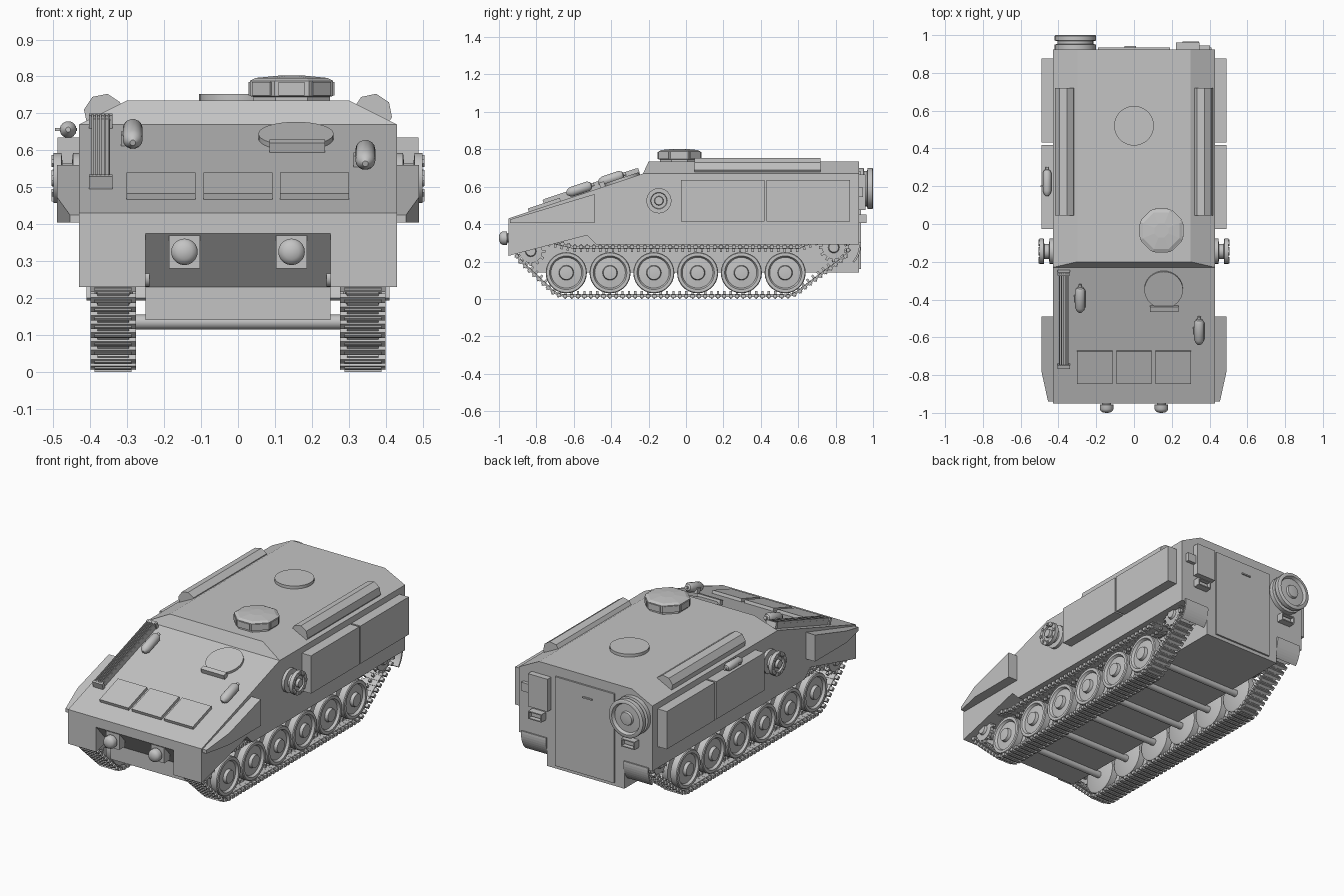
import bpy, bmesh, math
from mathutils import Vector, Matrix

if "Cube" in bpy.data.objects:
    bpy.data.objects.remove(bpy.data.objects["Cube"], do_unlink=True)

COLOR = (0.55, 0.55, 0.55, 1)
grey = bpy.data.materials.new("plain grey")
grey.use_nodes = True
grey.diffuse_color = COLOR
for node in grey.node_tree.nodes:
    if node.type == 'BSDF_PRINCIPLED':
        node.inputs["Base Color"].default_value = COLOR


def finish(name, bm, smooth=False):
    bmesh.ops.recalc_face_normals(bm, faces=bm.faces)
    mesh = bpy.data.meshes.new(name)
    bm.to_mesh(mesh)
    bm.free()
    mesh.materials.append(grey)
    if smooth:
        mesh.shade_smooth()
        mesh.set_sharp_from_angle(angle=math.radians(35))
    obj = bpy.data.objects.new(name, mesh)
    bpy.context.collection.objects.link(obj)
    return obj


def add_box(bm, center, size, tilt=0.0):
    m = Matrix.Translation(center) @ Matrix.Rotation(tilt, 4, 'X') @ Matrix.Diagonal((*size, 1))
    bmesh.ops.create_cube(bm, size=1, matrix=m)


def box(name, center, size, tilt=0.0):
    bm = bmesh.new()
    add_box(bm, center, size, tilt)
    return finish(name, bm)


def prism(name, profile, x0, x1):
    """Side outline (y, z) extruded across x."""
    bm = bmesh.new()
    face = bm.faces.new([bm.verts.new((x0, y, z)) for y, z in profile])
    ext = bmesh.ops.extrude_face_region(bm, geom=[face])
    moved = [v for v in ext["geom"] if isinstance(v, bmesh.types.BMVert)]
    bmesh.ops.translate(bm, verts=moved, vec=(x1 - x0, 0, 0))
    return finish(name, bm)


def solid(name, points):
    """Convex block, given by its corners on one side and mirrored over x."""
    bm = bmesh.new()
    for x, y, z in points:
        for s in (-1, 1):
            bm.verts.new((s * x, y, z))
    bmesh.ops.convex_hull(bm, input=bm.verts)
    bmesh.ops.dissolve_limit(bm, angle_limit=0.01, verts=bm.verts, edges=bm.edges)
    return finish(name, bm)


def lathe(name, profile, center, axis, sides=24, phase=0.0, smooth=True):
    """Turned part: profile of (radius, distance along axis)."""
    bm = bmesh.new()
    rot = Vector((0, 0, 1)).rotation_difference(Vector(axis))
    rings = []
    for r, t in profile:
        angles = [phase + math.tau * i / sides for i in range(sides)]
        rings.append([bm.verts.new(rot @ Vector((r * math.cos(a), r * math.sin(a), t)) + Vector(center))
                      for a in angles])
    for a, b in zip(rings, rings[1:]):
        for i in range(sides):
            j = (i + 1) % sides
            bm.faces.new((a[i], a[j], b[j], b[i]))
    bm.faces.new(rings[0])
    bm.faces.new(rings[-1])
    return finish(name, bm, smooth)


# Hull: main block, raised roof, lower tub
NOSE, TAIL, HALF = -0.95, 0.925, 0.43
solid("upper_hull", [(HALF, NOSE, 0.375), (HALF, NOSE, 0.43), (HALF, -0.23, 0.67),
                     (HALF, TAIL, 0.67), (HALF, TAIL, 0.375)])
solid("roof", [(HALF, -0.23, 0.67), (HALF, TAIL, 0.67), (0.3, -0.2, 0.735), (0.3, TAIL, 0.735)])
prism("lower_hull", [(NOSE, 0.375), (-0.82, 0.23), (-0.82, 0.14), (TAIL, 0.14), (TAIL, 0.375)], -0.25, 0.25)

SLOPE = math.atan2(0.24, 0.72)
NORMAL = (0, -math.sin(SLOPE), math.cos(SLOPE))
ALONG = (0, math.cos(SLOPE), math.sin(SLOPE))


def glacis(y):
    return 0.43 + (y - NOSE) * math.tan(SLOPE)


# Track path around sprocket, road wheels and idler
WHEELS = [-0.64 + 0.234 * i for i in range(6)]
path = []
for cy, cz, r, a0, a1 in [(-0.83, 0.255, 0.075, 95, 230), (WHEELS[0], 0.14, 0.122, 235, 270),
                          (WHEELS[-1], 0.14, 0.122, 270, 315), (0.79, 0.275, 0.075, 315, 445)]:
    for i in range(9):
        a = math.radians(a0 + (a1 - a0) * i / 8)
        path.append(Vector((0, cy + r * math.cos(a), cz + r * math.sin(a))))
path += [Vector((0, 0.6, 0.275)), Vector((0, -0.6, 0.275))]


def track(name, x):
    bm = bmesh.new()
    pitch, travel = 0.034, 0.0
    for a, b in zip(path, path[1:] + path[:1]):
        step = b - a
        while travel < step.length:
            p = a + step * (travel / step.length)
            tilt = math.atan2(step.z, step.y)
            out = Vector((0, step.z, -step.y)).normalized()
            mid = Vector((x, p.y, p.z))
            add_box(bm, mid, (0.085, 0.033, 0.014), tilt)
            add_box(bm, mid + out * 0.004, (0.124, 0.02, 0.018), tilt)
            add_box(bm, mid + out * 0.012, (0.1, 0.008, 0.012), tilt)
            add_box(bm, mid - out * 0.014, (0.014, 0.012, 0.02), tilt)
            travel += pitch
        travel -= step.length
    finish(name, bm)


for s, side in ((1, "left"), (-1, "right")):
    out = (s, 0, 0)
    # Sponson over the track, with the nose cheek
    prism(f"sponson_{side}", [(NOSE, 0.375), (NOSE, 0.23), (-0.53, 0.34), (-0.48, 0.29),
                              (TAIL, 0.29), (TAIL, 0.375)], s * 0.25, s * HALF)
    track(f"track_{side}", s * 0.338)
    for i, y in enumerate(WHEELS):
        lathe(f"road_wheel_{side}_{i + 1}",
              [(0.1, 0.285), (0.11, 0.29), (0.11, 0.328), (0.07, 0.33), (0.07, 0.346), (0.11, 0.348),
               (0.11, 0.385), (0.106, 0.39), (0.09, 0.39), (0.082, 0.376), (0.04, 0.38),
               (0.036, 0.398), (0.015, 0.4)], (0, y, 0.14), out, 28)
    # Toothed sprocket and idler
    for part, y, z in (("drive_sprocket", -0.83, 0.255), ("rear_idler", 0.79, 0.275)):
        lathe(f"{part}_{side}", [(0.062, 0.29), (0.062, 0.31), (0.035, 0.315), (0.035, 0.36),
                                 (0.062, 0.365), (0.062, 0.385), (0.03, 0.387), (0.025, 0.4)],
              (0, y, z), out, 20)
        bm = bmesh.new()
        for k in range(12):
            a = math.tau * k / 12
            for x in (0.3, 0.375):
                add_box(bm, (s * x, y + 0.068 * math.cos(a), z + 0.068 * math.sin(a)),
                        (0.015, 0.022, 0.014), a)
        finish(f"{part}_teeth_{side}", bm)
        lathe(f"{part}_shaft_{side}", [(0.025, 0.24), (0.025, 0.3)], (0, y, z), out, 16)
    # Curved rear mudguard
    arc = [math.radians(-42 + 6 * k) for k in range(9)]
    curve = [(0.79 + r * math.cos(a), 0.29 + r * math.sin(a))
             for r, seq in ((0.145, arc), (0.135, arc[::-1])) for a in seq]
    prism(f"mudguard_{side}", curve, s * 0.25, s * 0.41)
    # Side stowage boxes
    for n, y in (("front", 0.197), ("rear", 0.653)):
        box(f"stowage_box_{n}_{side}", (s * 0.458, y, 0.525), (0.062, 0.445, 0.22))
    # Tapered nose box
    nose = prism(f"nose_box_{side}", [(-0.94, 0.405), (-0.94, 0.425), (-0.78, 0.473), (-0.49, 0.56),
                                      (-0.49, 0.405), (-0.78, 0.405)], s * 0.42, s * 0.49)
    for v in nose.data.vertices:
        if v.co.y < -0.9 and abs(v.co.x) > 0.45:
            v.co.x = s * 0.455
    # Winch drum with bolts
    lathe(f"drum_{side}", [(0.068, 0.42), (0.068, 0.447), (0.04, 0.45), (0.04, 0.475), (0.068, 0.478),
                           (0.068, 0.5), (0.045, 0.5), (0.042, 0.49), (0.025, 0.49), (0.022, 0.505)],
          (0, -0.145, 0.525), out, 16)
    bm = bmesh.new()
    for k in range(8):
        a = math.tau * k / 8
        add_box(bm, (s * 0.5, -0.145 + 0.056 * math.cos(a), 0.525 + 0.056 * math.sin(a)),
                (0.01, 0.014, 0.014), a)
    finish(f"drum_bolts_{side}", bm)
    # Rolled roof bin on the chamfer
    lathe(f"roof_bin_{side}", [(0.054, 0.045), (0.054, 0.72)], (s * 0.364, 0, 0.7), (0, 1, 0),
          8, math.radians(11), False)
    # Headlight on its bracket
    box(f"headlight_bracket_{side}", (s * 0.145, -0.92, 0.325), (0.085, 0.055, 0.09))
    lathe(f"headlight_{side}", [(0.024, 0.91), (0.024, 0.955), (0.036, 0.957), (0.036, 0.98),
                                (0.031, 0.99), (0.02, 0.997), (0.006, 1.0)],
          (s * 0.145, 0, 0.325), (0, -1, 0), 20)
    # Tail light in a small cage
    bm = bmesh.new()
    add_box(bm, (s * 0.3, 0.935, 0.428), (0.06, 0.03, 0.022))
    for z in (0.408, 0.448):
        add_box(bm, (s * 0.3, 0.943, z), (0.085, 0.045, 0.006))
    for x in (0.26, 0.34):
        add_box(bm, (s * x, 0.943, 0.428), (0.006, 0.045, 0.04))
    finish(f"tail_light_{side}", bm)

# Cross axles under the tub
for i, y in enumerate(WHEELS):
    lathe(f"axle_{i + 1}", [(0.02, -0.3), (0.02, 0.3)], (0, y, 0.135), (1, 0, 0), 14)

# Roof hatch and faceted cupola with vision blocks
lathe("roof_hatch", [(0.105, 0.73), (0.105, 0.752)], (0, 0.52, 0), (0, 0, 1), 32)
CUPOLA = (0.145, -0.035, 0)
turn = math.pi / 8
lathe("cupola", [(0.112, 0.73), (0.112, 0.745), (0.122, 0.747), (0.122, 0.788), (0.105, 0.796),
                 (0.04, 0.802)], CUPOLA, (0, 0, 1), 8, turn, False)
bm = bmesh.new()
for k in range(8):
    m = Matrix.Translation(CUPOLA) @ Matrix.Rotation(math.tau * k / 8, 4, 'Z')
    m = m @ Matrix.Translation((0.112, 0, 0.767)) @ Matrix.Diagonal((0.01, 0.07, 0.036, 1))
    bmesh.ops.create_cube(bm, size=1, matrix=m)
finish("cupola_vision_blocks", bm)

# Engine panels, crew hatch and periscope on the sloped front
for name, x in (("right", -0.208), ("middle", 0.0), ("left", 0.207)):
    box(f"engine_panel_{name}", (x, -0.757, glacis(-0.757) + 0.006), (0.187, 0.18, 0.024), SLOPE)
lathe("driver_hatch", [(0.102, -0.01), (0.102, 0.014)], (0.157, -0.345, glacis(-0.345)), NORMAL, 32)
box("driver_periscope", (0.16, -0.447, glacis(-0.447) + 0.01), (0.15, 0.028, 0.035), SLOPE)

# Slatted exhaust
bm = bmesh.new()
add_box(bm, (-0.372, -0.505, glacis(-0.505) + 0.012), (0.05, 0.52, 0.03), SLOPE)
for k in range(5):
    add_box(bm, (-0.394 + 0.011 * k, -0.505, glacis(-0.505) + 0.022), (0.005, 0.52, 0.034), SLOPE)
for y in (-0.752, -0.258):
    add_box(bm, (-0.372, y, glacis(y) + 0.016), (0.064, 0.018, 0.042), SLOPE)
finish("exhaust_grille", bm)

# Small bottles: two on the front, one on a side box
BOTTLE = [(0.008, -0.078), (0.02, -0.066), (0.027, -0.05), (0.027, 0.045), (0.018, 0.06),
          (0.009, 0.064), (0.009, 0.078)]
for name, x, y in (("right", -0.285, -0.395), ("left", 0.345, -0.565)):
    lathe(f"bottle_{name}", BOTTLE, (x, y, glacis(y) + 0.03), ALONG, 14)
    box(f"bottle_clamp_{name}", (x - 0.012, y, glacis(y) + 0.014), (0.04, 0.03, 0.036), SLOPE)
lathe("bottle_side", [(r * 0.85, t) for r, t in BOTTLE], (-0.46, 0.225, 0.656), (0, 1, 0), 14)
box("bottle_side_bar", (-0.466, 0.2, 0.656), (0.06, 0.008, 0.008))

# Rear door, handle, locker and spare wheel
box("rear_door", (0, 0.927, 0.42), (0.38, 0.016, 0.52))
box("door_handle", (-0.02, 0.938, 0.61), (0.06, 0.008, 0.008))
box("rear_locker", (0.285, 0.94, 0.57), (0.125, 0.04, 0.19))
box("rear_locker_latch", (0.352, 0.935, 0.57), (0.1, 0.02, 0.05))
lathe("spare_wheel", [(0.1, 0.92), (0.11, 0.925), (0.11, 0.95), (0.095, 0.953), (0.095, 0.968),
                      (0.11, 0.971), (0.11, 0.996), (0.104, 1.0), (0.09, 1.0), (0.082, 0.982),
                      (0.04, 0.984), (0.036, 0.996), (0.02, 0.998)], (-0.31, 0, 0.59), (0, 1, 0), 28)
